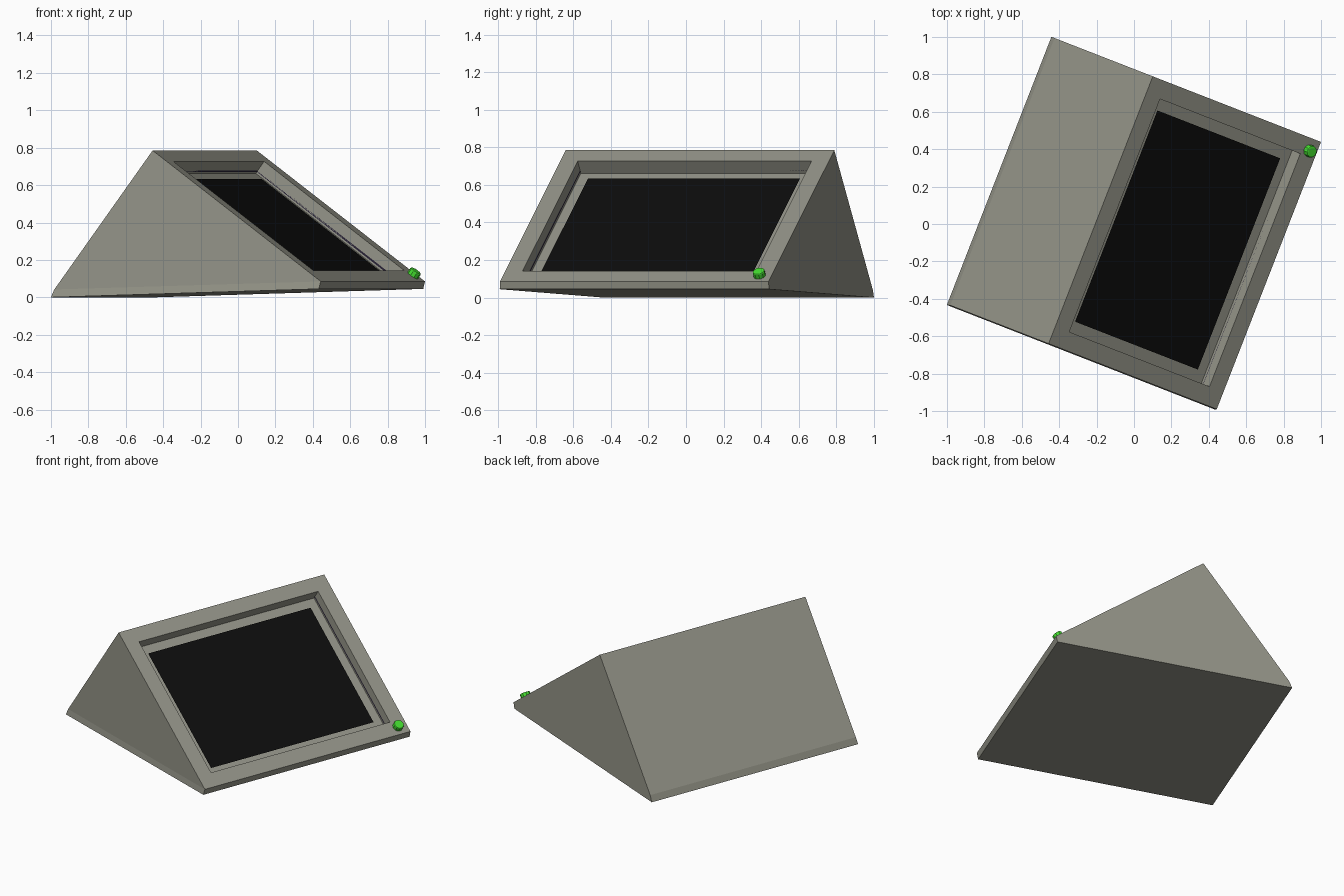
import bpy, bmesh, math
from mathutils import Matrix, Vector

if "Cube" in bpy.data.objects:
    bpy.data.objects.remove(bpy.data.objects["Cube"])

YAW = Matrix.Rotation(math.radians(-21.3), 4, 'Z')
RIDGE, TOE = Vector((-0.193, 0, 0.785)), Vector((0.772, 0, 0.085))
DOWN = (TOE - RIDGE).normalized()          # down the sloping face
SIDE = Vector((0, 1, 0))                   # along the ridge
NORMAL = DOWN.cross(SIDE).normalized()     # out of the sloping face
# Frame of the sloping face: x down the slope, y along the ridge, z outward
SLOPE = Matrix((DOWN, SIDE, NORMAL)).transposed().to_4x4()
SLOPE.translation = RIDGE
V0, V1 = -0.762, 0.772
MARGIN, DEPTH = 0.099, 0.06


def material(name, rgb):
    m = bpy.data.materials.new(name)
    m.diffuse_color = (*rgb, 1)
    m.use_nodes = True
    m.node_tree.nodes["Principled BSDF"].inputs["Base Color"].default_value = m.diffuse_color
    return m


def finish(name, bm, mat):
    bm.transform(YAW)
    me = bpy.data.meshes.new(name)
    bm.to_mesh(me)
    bm.free()
    me.materials.append(mat)
    ob = bpy.data.objects.new(name, me)
    bpy.context.collection.objects.link(ob)
    return ob


def sink(bm, face, depth):
    """Push a face inward, leaving walls around it."""
    face = bmesh.ops.extrude_discrete_faces(bm, faces=[face])['faces'][0]
    bmesh.ops.translate(bm, verts=face.verts, vec=-NORMAL * depth)
    return face


def slope_panel(bm, inset, depth):
    """Rectangle parallel to the sloping face, inset from its border."""
    a, b = inset, (TOE - RIDGE).length - inset
    c, d = V0 + inset, V1 - inset
    pts = [(a, c), (b, c), (b, d), (a, d)]
    return bm.faces.new([bm.verts.new(SLOPE @ Vector((x, y, -depth))) for x, y in pts])


grey = material("casing_grey", (0.30, 0.30, 0.25))
violet = material("dark_violet", (0.022, 0.016, 0.036))
black = material("screen_black", (0.004, 0.004, 0.004))
green = material("button_green", (0.06, 0.75, 0.03))

# Wedge casing: five-point profile along the ridge, with a low band at the foot
profile = [(-0.775, 0), (-0.757, 0.042), (RIDGE.x, RIDGE.z), (TOE.x, TOE.z), (0.762, 0.045)]
bm = bmesh.new()
front = [bm.verts.new((u, V0 - (0.005 if i in (0, 4) else 0), z)) for i, (u, z) in enumerate(profile)]
back = [bm.verts.new((u, V1, z)) for u, z in profile]
for ring in (front, back):
    bm.faces.new([ring[i] for i in (1, 2, 3)])
    bm.faces.new([ring[i] for i in (0, 1, 3, 4)])
sides = [bm.faces.new((front[i], front[(i + 1) % 5], back[(i + 1) % 5], back[i])) for i in range(5)]
bmesh.ops.recalc_face_normals(bm, faces=bm.faces[:])
# Recess for the screen
bmesh.ops.inset_region(bm, faces=[sides[2]], thickness=MARGIN, use_even_offset=True)
sink(bm, sides[2], DEPTH + 0.02)
finish("casing", bm, grey)

# Dark surround inside the recess, with a stepped inner edge
bm = bmesh.new()
face = slope_panel(bm, MARGIN, DEPTH)
bmesh.ops.inset_region(bm, faces=[face], thickness=0.062, use_even_offset=True)
bm.faces.remove(sink(bm, face, 0.01))
finish("screen_surround", bm, violet)

# Screen
bm = bmesh.new()
slope_panel(bm, MARGIN + 0.062, DEPTH + 0.01)
finish("screen", bm, black)

# Button on the lower back corner of the frame
bm = bmesh.new()
bmesh.ops.create_cone(bm, cap_ends=True, segments=10, radius1=0.033, radius2=0.033, depth=0.036)
rim = [e for e in bm.edges if all(v.co.z > 0 for v in e.verts)]
bmesh.ops.bevel(bm, geom=rim, offset=0.007, segments=2, profile=0.5, affect='EDGES')
bm.transform(SLOPE @ Matrix.Translation((1.138, 0.705, 0.015)))
finish("button", bm, green)
